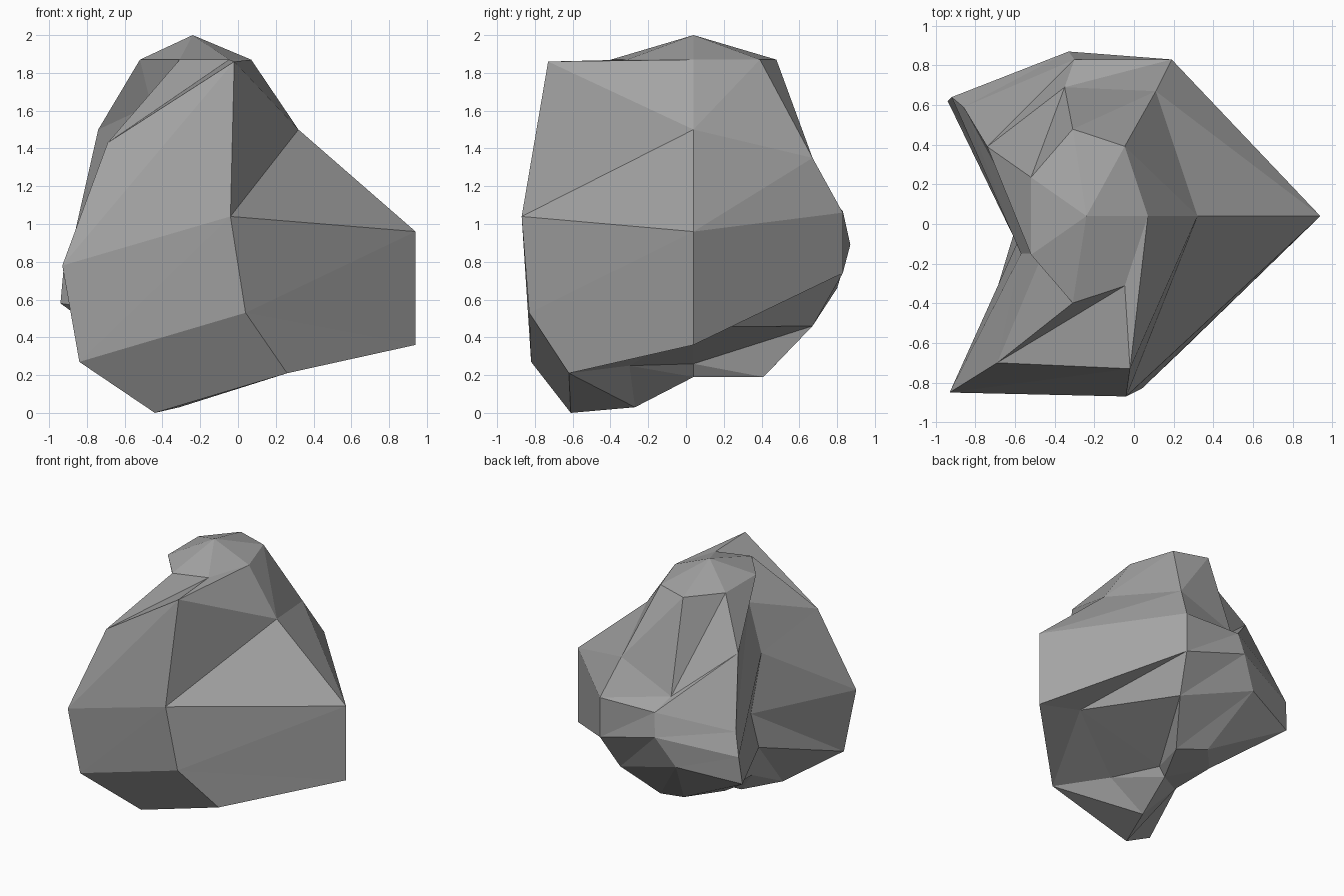
import bpy
import bmesh
from math import cos, sin, tau
from mathutils import Vector

if "Cube" in bpy.data.objects:
    bpy.data.objects.remove(bpy.data.objects["Cube"], do_unlink=True)


def make_material(name, colour):
    material = bpy.data.materials.new(name)
    material.use_nodes = True
    material.diffuse_color = colour
    shader = material.node_tree.nodes["Principled BSDF"]
    shader.inputs["Base Color"].default_value = colour
    shader.inputs["Roughness"].default_value = 0.9
    return material


# Poles and crown of the boulder: a seven-sided cap
crown_pole = Vector((-.24, .04, 2))
base_pole = Vector((-.26, .04, .19))
crown_height = 1.87
crown_radius_x, crown_radius_y = .31, .45

# Profiles running down the boulder, ordered counter-clockwise from +x
side_ridge = [(.32, .04, 1.5), (.94, .04, .96), (.94, .04, .36),
              (.55, .04, .455), (-.21, .04, .26)]
back_left_edge = [(.11, .67, 1.35), (.19, .83, 1.06), (.19, .83, .74),
                  (.12, .67, .46), (-.06, .41, .19)]
back_edge = [(-.35, .69, 1.16), (-.3, .83, 1.07), (-.33, .87, .89),
             (-.47, .8, .66), (-.31, .47, .25)]
back_right_ridge = [(-.74, .39, 1.5), (-.86, .59, .97), (-.92, .64, .8),
                    (-.94, .62, .58), (-.52, .24, .27)]
deep_hollow = [(-.46, -.15, 1.63), (-.57, -.15, 1.25), (-.56, -.03, .8),
               (-.61, -.06, .53), (-.5, -.13, .25)]
front_right_ridge = [(-.69, -.7, 1.43), (-.93, -.85, .78), (-.84, -.82, .27),
                     (-.44, -.61, 0), (-.31, -.27, .03)]
front_left_edge = [(-.02, -.73, 1.86), (-.04, -.87, 1.04), (.04, -.83, .53),
                   (.26, -.62, .21), (-.03, -.3, .25)]
profiles = [side_ridge, back_left_edge, back_edge, back_right_ridge,
            deep_hollow, front_right_ridge, front_left_edge]


def crown_point(index):
    angle = tau * index / len(profiles)
    return (crown_pole.x + crown_radius_x * cos(angle),
            crown_pole.y + crown_radius_y * sin(angle),
            crown_height)


def build_boulder(name, material):
    bm = bmesh.new()
    top = bm.verts.new(crown_pole)
    bottom = bm.verts.new(base_pole)
    columns = []
    for index, profile in enumerate(profiles):
        points = [crown_point(index)] + profile
        columns.append([bm.verts.new(point) for point in points])

    # Skin neighbouring profiles with facets and close both caps
    for index, column in enumerate(columns):
        following = columns[(index + 1) % len(columns)]
        bm.faces.new((top, column[0], following[0]))
        bm.faces.new((bottom, following[-1], column[-1]))
        for row in range(len(column) - 1):
            bm.faces.new((column[row], column[row + 1], following[row]))
            bm.faces.new((following[row], column[row + 1], following[row + 1]))

    mesh = bpy.data.meshes.new(name)
    bm.to_mesh(mesh)
    bm.free()
    mesh.materials.append(material)
    boulder = bpy.data.objects.new(name, mesh)
    bpy.context.scene.collection.objects.link(boulder)
    return boulder


stone = make_material("stone grey", (.37, .37, .37, 1))
build_boulder("boulder", stone)
